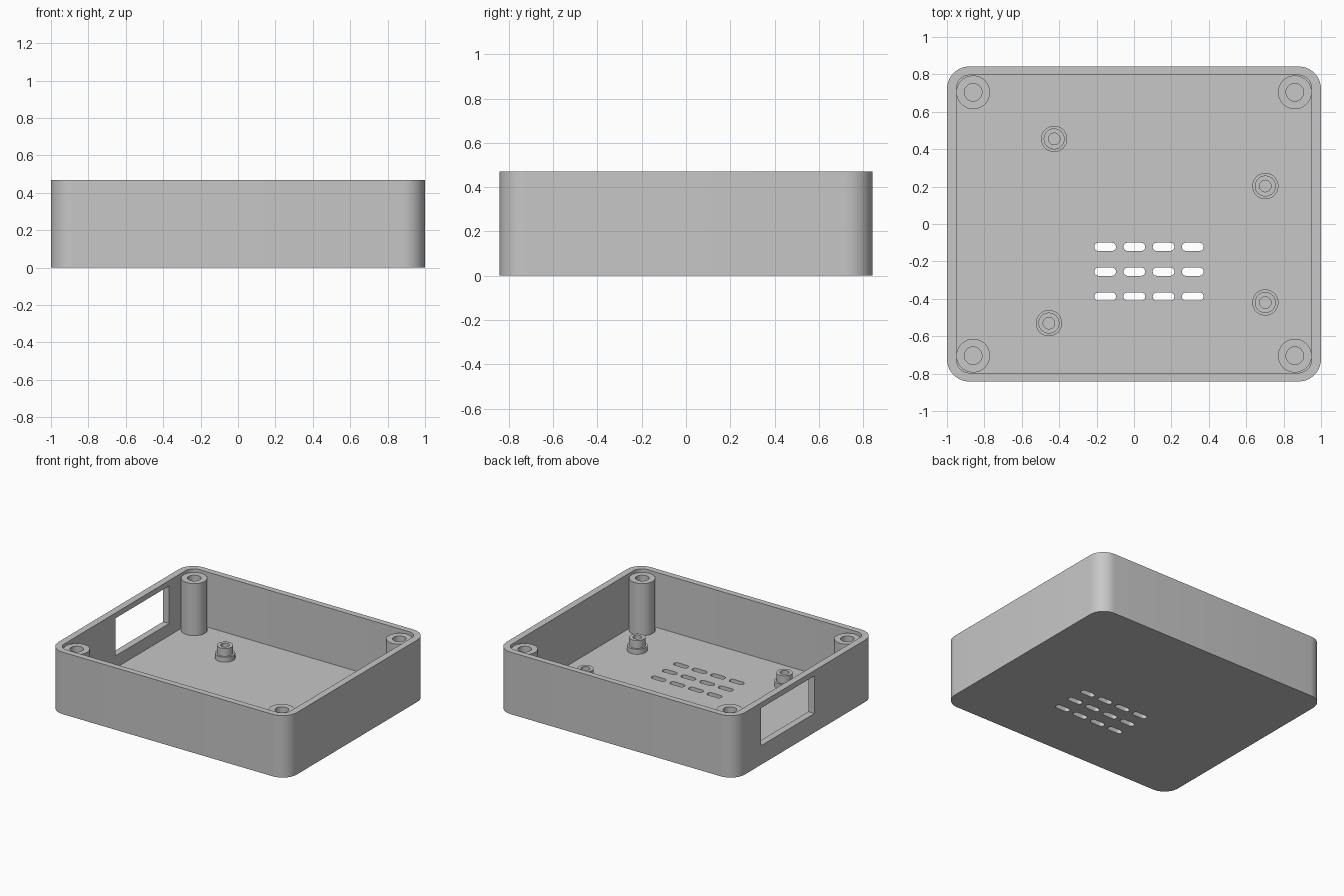
import bpy, bmesh
from math import cos, sin, pi, radians

cube = bpy.data.objects.get("Cube")
if cube:
    bpy.data.objects.remove(cube, do_unlink=True)

grey = bpy.data.materials.new("plain_grey")
grey.use_nodes = True
COLOUR = (0.57, 0.57, 0.57, 1)
grey.diffuse_color = COLOUR
grey.node_tree.nodes["Principled BSDF"].inputs["Base Color"].default_value = COLOUR

HEIGHT, FLOOR = 0.47, 0.052


def make_object(name, bm):
    bmesh.ops.recalc_face_normals(bm, faces=bm.faces)
    mesh = bpy.data.meshes.new(name)
    bm.to_mesh(mesh)
    bm.free()
    obj = bpy.data.objects.new(name, mesh)
    bpy.context.collection.objects.link(obj)
    mesh.materials.append(grey)
    return obj


def activate(obj):
    bpy.ops.object.select_all(action='DESELECT')
    obj.select_set(True)
    bpy.context.view_layer.objects.active = obj


def smooth(obj):
    activate(obj)
    bpy.ops.object.shade_smooth_by_angle(angle=radians(30))


def rounded_prism(bm, cx, cy, hx, hy, r, z0, z1, steps=10):
    """Upright block with rounded vertical corners."""
    verts = []
    for q, (sx, sy) in enumerate([(1, 1), (-1, 1), (-1, -1), (1, -1)]):
        for i in range(steps + 1):
            a = (q + i / steps) * pi / 2
            verts.append(bm.verts.new((cx + sx * (hx - r) + r * cos(a),
                                       cy + sy * (hy - r) + r * sin(a), z0)))
    bmesh.ops.remove_doubles(bm, verts=verts, dist=1e-5)
    face = bm.faces.new([v for v in verts if v.is_valid])
    top = bmesh.ops.extrude_face_region(bm, geom=[face], use_keep_orig=True)["geom"]
    for v in top:
        if isinstance(v, bmesh.types.BMVert):
            v.co.z = z1


def lathe(name, x, y, profile, steps=40):
    """Turned part from a closed (radius, z) profile."""
    bm = bmesh.new()
    rings = [[bm.verts.new((x + r * cos(2 * pi * i / steps),
                            y + r * sin(2 * pi * i / steps), z))
              for i in range(steps)] for r, z in profile]
    for k, ring in enumerate(rings):
        nxt = rings[(k + 1) % len(rings)]
        for i in range(steps):
            j = (i + 1) % steps
            bm.faces.new((ring[i], ring[j], nxt[j], nxt[i]))
    smooth(make_object(name, bm))


def cut(target, cutter):
    mod = target.modifiers.new("cut", 'BOOLEAN')
    mod.operation, mod.solver, mod.object = 'DIFFERENCE', 'EXACT', cutter
    activate(target)
    bpy.ops.object.modifier_apply(modifier=mod.name)
    bpy.data.objects.remove(cutter, do_unlink=True)


# Tray: rounded outer block
bm = bmesh.new()
rounded_prism(bm, 0, 0, 1, 0.842, 0.12, 0, HEIGHT)
tray = make_object("tray", bm)

# Open cavity
bm = bmesh.new()
rounded_prism(bm, 0, 0, 0.949, 0.796, 0.07, FLOOR, HEIGHT + 0.2)
cut(tray, make_object("cavity_cutter", bm))

# Rectangular port through the -x wall
bm = bmesh.new()
bmesh.ops.create_cube(bm, size=1)
for v in bm.verts:
    v.co.x = -0.975 + v.co.x * 0.15
    v.co.y = 0.21 + v.co.y * 0.64
    v.co.z = 0.287 + v.co.z * 0.285
cut(tray, make_object("port_cutter", bm))

# Grid of rounded vent slots in the floor
bm = bmesh.new()
for col in range(4):
    for row in range(3):
        rounded_prism(bm, -0.154 + col * 0.156, -0.122 - row * 0.133,
                      0.058, 0.022, 0.0215, -0.1, FLOOR + 0.1, 6)
cut(tray, make_object("vent_cutter", bm))
smooth(tray)

# Tall screw posts in the corners
for sx, side in ((-1, "right"), (1, "left")):
    for sy, end in ((-1, "front"), (1, "back")):
        lathe(f"screw_post_{end}_{side}", sx * 0.86, sy * 0.704,
              [(0.09, FLOOR - 0.01), (0.09, 0.447), (0.047, 0.447), (0.047, FLOOR - 0.01)])

# Short stepped standoffs on the floor
for n, (x, y) in enumerate([(-0.427, 0.455), (0.702, 0.203), (0.702, -0.42), (-0.455, -0.53)]):
    lathe(f"standoff_{n + 1}", x, y,
          [(0.07, FLOOR - 0.01), (0.07, 0.09), (0.056, 0.09), (0.056, 0.15),
           (0.031, 0.15), (0.031, FLOOR - 0.01)])
